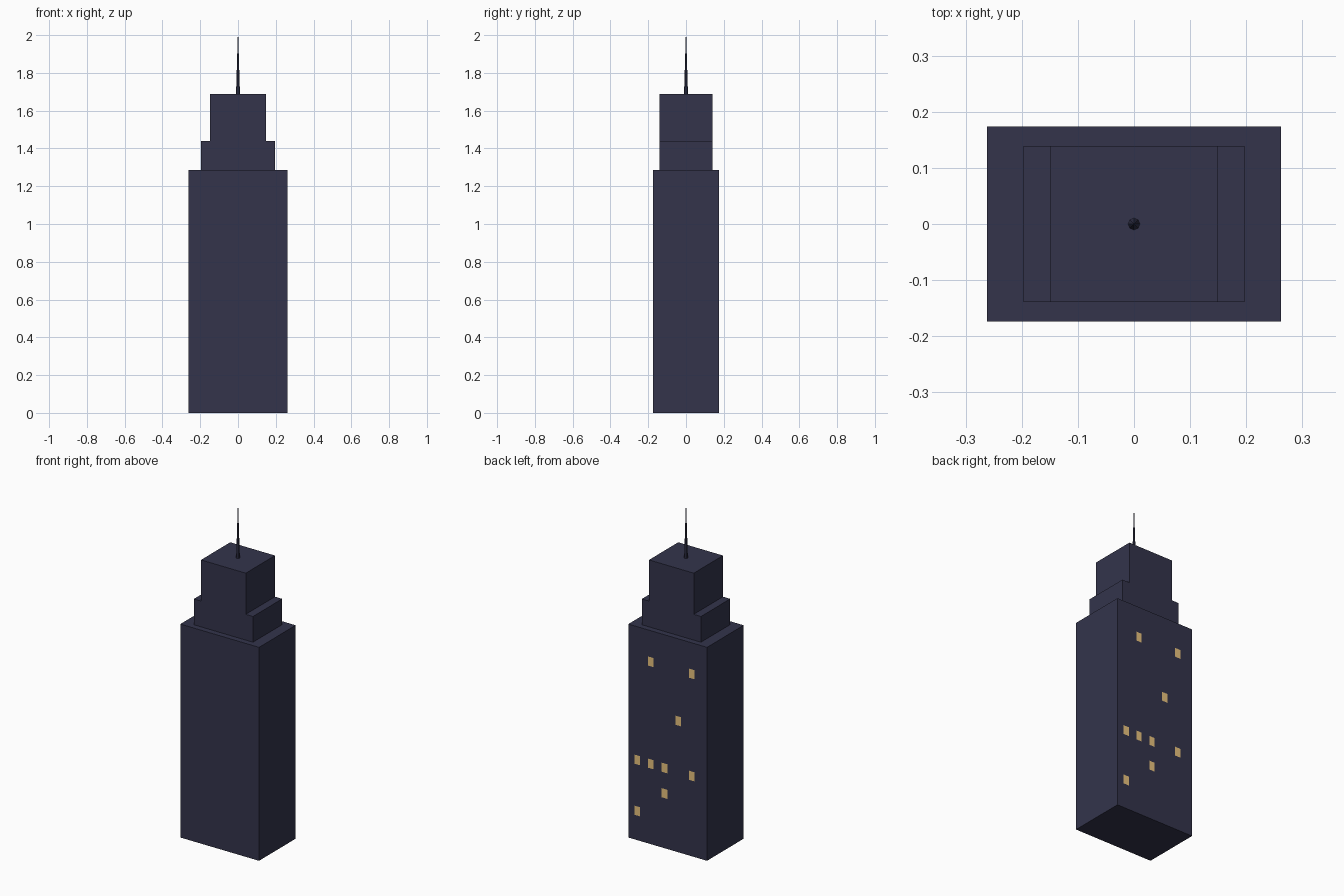
import bpy, bmesh
from mathutils import Vector

if "Cube" in bpy.data.objects:
    bpy.data.objects.remove(bpy.data.objects["Cube"])


def material(name, color):
    m = bpy.data.materials.new(name)
    m.diffuse_color = (*color, 1)
    m.use_nodes = True
    m.node_tree.nodes["Principled BSDF"].inputs["Base Color"].default_value = m.diffuse_color
    return m


facade = material("dark_facade", (0.033, 0.034, 0.071))
glow = material("lit_window", (0.82, 0.55, 0.21))


def add_object(name, bm, mat):
    me = bpy.data.meshes.new(name)
    bm.to_mesh(me)
    bm.free()
    me.materials.append(mat)
    ob = bpy.data.objects.new(name, me)
    bpy.context.collection.objects.link(ob)
    return ob


def block(name, half_x, half_y, z0, z1):
    bm = bmesh.new()
    bmesh.ops.create_cube(bm, size=1)
    bmesh.ops.scale(bm, vec=(2 * half_x, 2 * half_y, z1 - z0), verts=bm.verts)
    bmesh.ops.translate(bm, vec=(0, 0, (z0 + z1) / 2), verts=bm.verts)
    return add_object(name, bm, facade)


# Stepped tower
WALL_Y = 0.174
block("main_tower", 0.262, WALL_Y, 0, 1.285)
block("middle_setback", 0.197, 0.139, 1.285, 1.44)
block("top_setback", 0.149, 0.139, 1.44, 1.688)

# Tapered antenna
bm = bmesh.new()
bmesh.ops.create_cone(bm, cap_ends=True, segments=8,
                      radius1=0.0105, radius2=0.001, depth=0.312)
bmesh.ops.translate(bm, vec=(0, 0, 1.844), verts=bm.verts)
add_object("antenna", bm, facade)

# Lit windows on the back wall, as (column, row) on a regular grid
lit = [(4, 0), (2, 1), (0, 2), (2, 2), (3, 2), (4, 2), (1, 4), (0, 6), (3, 6)]
bm = bmesh.new()
w, h = 0.0188, 0.0275
for col, row in lit:
    c = Vector((-0.1615 + 0.091 * col, WALL_Y + 0.001, 0.176 + 0.1537 * row))
    corners = [(w, -h), (-w, -h), (-w, h), (w, h)]
    bm.faces.new([bm.verts.new(c + Vector((x, 0, z))) for x, z in corners])
add_object("lit_windows", bm, glow)
